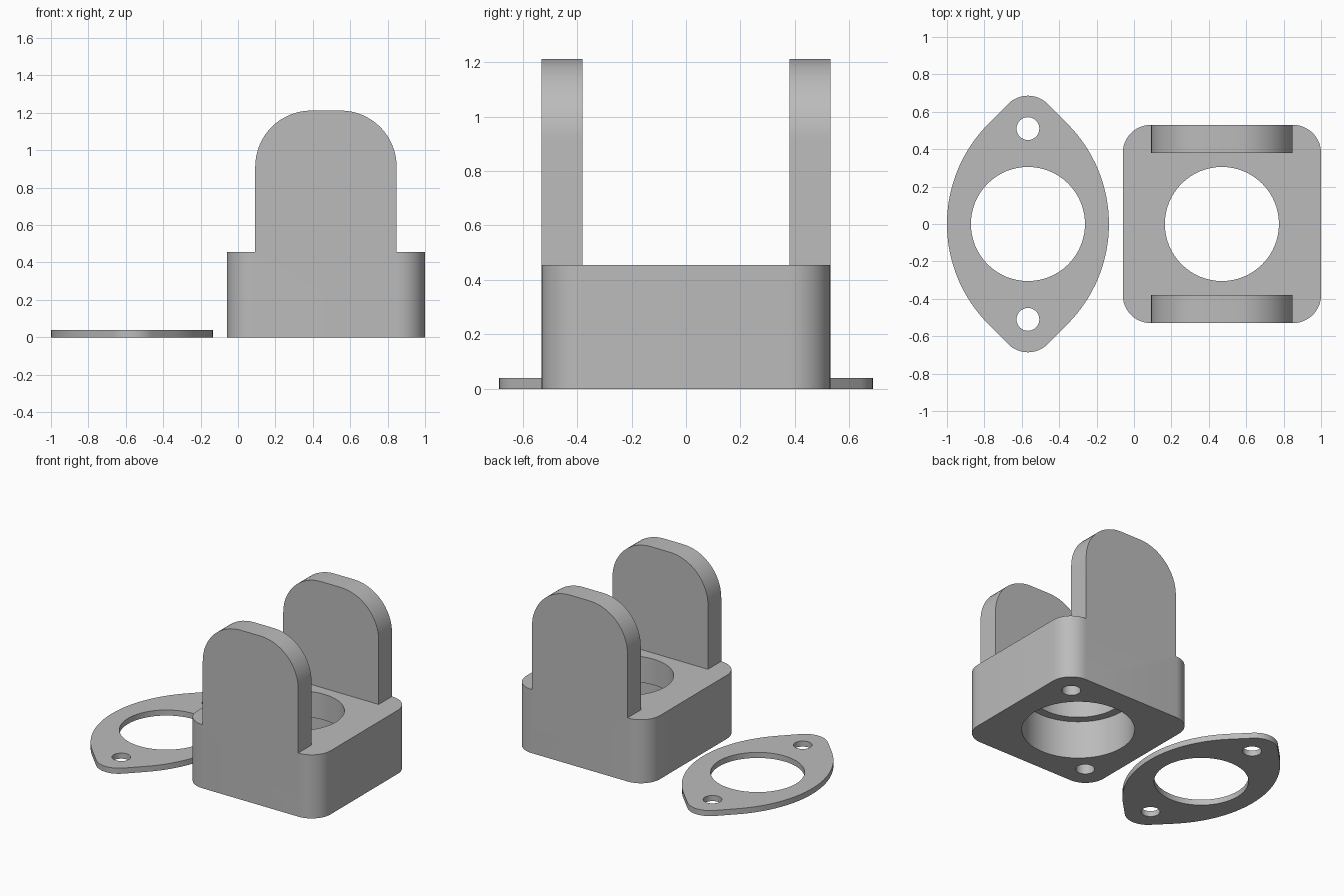
import bpy, bmesh, math
from math import pi, cos, sin, sqrt
from mathutils import Matrix

if "Cube" in bpy.data.objects:
    bpy.data.objects.remove(bpy.data.objects["Cube"])

grey = bpy.data.materials.new("plain grey")
grey.diffuse_color = (0.5, 0.5, 0.5, 1)
grey.use_nodes = True
grey.node_tree.nodes["Principled BSDF"].inputs["Base Color"].default_value = grey.diffuse_color


def arc(cx, cy, r, a0, a1, n=12):
    """Points on an arc, angles in degrees."""
    return [(cx + r * cos(math.radians(a0 + (a1 - a0) * i / n)),
             cy + r * sin(math.radians(a0 + (a1 - a0) * i / n))) for i in range(n + 1)]


def circle(cx, cy, r, n=64):
    return arc(cx, cy, r, 0, 360, n)[:-1]


def prism(name, pts, lo, hi, upright=False):
    """Extrude an outline along z, or along y when upright."""
    bm = bmesh.new()
    face = bm.faces.new([bm.verts.new((x, y, lo)) for x, y in pts])
    top = bmesh.ops.extrude_face_region(bm, geom=[face])["geom"]
    bmesh.ops.translate(bm, vec=(0, 0, hi - lo),
                        verts=[v for v in top if isinstance(v, bmesh.types.BMVert)])
    if upright:
        for v in bm.verts:
            v.co = (v.co.x, v.co.z, v.co.y)
    bmesh.ops.recalc_face_normals(bm, faces=bm.faces)
    mesh = bpy.data.meshes.new(name)
    bm.to_mesh(mesh)
    bm.free()
    mesh.materials.append(grey)
    obj = bpy.data.objects.new(name, mesh)
    bpy.context.collection.objects.link(obj)
    return obj


def combine(obj, other, operation):
    """Apply a boolean and remove the tool object."""
    mod = obj.modifiers.new("combine", 'BOOLEAN')
    mod.operation, mod.object, mod.solver = operation, other, 'EXACT'
    bpy.context.view_layer.objects.active = obj
    bpy.ops.object.modifier_apply(modifier=mod.name)
    bpy.data.objects.remove(other)


def finish(obj):
    bpy.ops.object.select_all(action='DESELECT')
    obj.select_set(True)
    bpy.context.view_layer.objects.active = obj
    bpy.ops.object.shade_smooth_by_angle(angle=math.radians(30))


# Shared sizes
BX, HALF, TOP = 0.47, 0.53, 0.455      # block centre, half width, height
GX, THICK = -0.567, 0.04               # gasket centre and thickness
CORNER, BORE, BOLT, BOLT_R = 0.15, 0.305, 0.51, 0.061

# Rounded square block
k = HALF - CORNER
outline = []
for i, (sx, sy) in enumerate([(1, 1), (-1, 1), (-1, -1), (1, -1)]):
    outline += arc(BX + sx * k, sy * k, CORNER, 90 * i, 90 * i + 90)
block = prism("bracket_block", outline, 0, TOP)

# Two upright ears with rounded shoulders and a slot
ear_half, shoulder, ear_top = 0.378, 0.30, 1.212
ex, ez = ear_half - shoulder, ear_top - shoulder
ear_outline = ([(BX - ear_half, TOP), (BX + ear_half, TOP)]
               + arc(BX + ex, ez, shoulder, 0, 90, 16)
               + arc(BX - ex, ez, shoulder, 90, 180, 16))
slot_outline = arc(BX, 0.907, 0.078, 0, 180, 20) + arc(BX, 0.683, 0.078, 180, 360, 20)
for lo, hi in [(-HALF, -0.38), (0.38, HALF)]:
    ear = prism("ear", ear_outline, lo, hi, True)
    combine(ear, prism("slot_cutter", slot_outline, lo - 0.1, hi + 0.1, True), 'DIFFERENCE')
    combine(block, ear, 'UNION')

# Stepped bore and two blind bolt holes on the diagonal
combine(block, prism("bore_cutter", circle(BX, 0, BORE), -0.1, TOP + 0.1), 'DIFFERENCE')
combine(block, prism("recess_cutter", circle(BX, 0, 0.364), -0.1, 0.27), 'DIFFERENCE')
for s in (1, -1):
    d = s * BOLT / sqrt(2)
    combine(block, prism("bolt_cutter", circle(BX + d, d, BOLT_R, 32), -0.1, 0.27), 'DIFFERENCE')
finish(block)

# Flat gasket: rounded tips, straight 45 degree flanks, wide side arcs
HW, HL, R = 0.433, 0.686, 0.758
tip = HL - CORNER
gasket_outline = (arc(GX + HW - R, 0, R, -45, 45, 32) + arc(GX, tip, CORNER, 45, 135)
                  + arc(GX - HW + R, 0, R, 135, 225, 32) + arc(GX, -tip, CORNER, 225, 315))
gasket = prism("gasket", gasket_outline, 0, THICK)
combine(gasket, prism("centre_cutter", circle(GX, 0, BORE), -0.1, 0.2), 'DIFFERENCE')
for s in (1, -1):
    combine(gasket, prism("hole_cutter", circle(GX, s * BOLT, BOLT_R, 32), -0.1, 0.2), 'DIFFERENCE')
finish(gasket)
